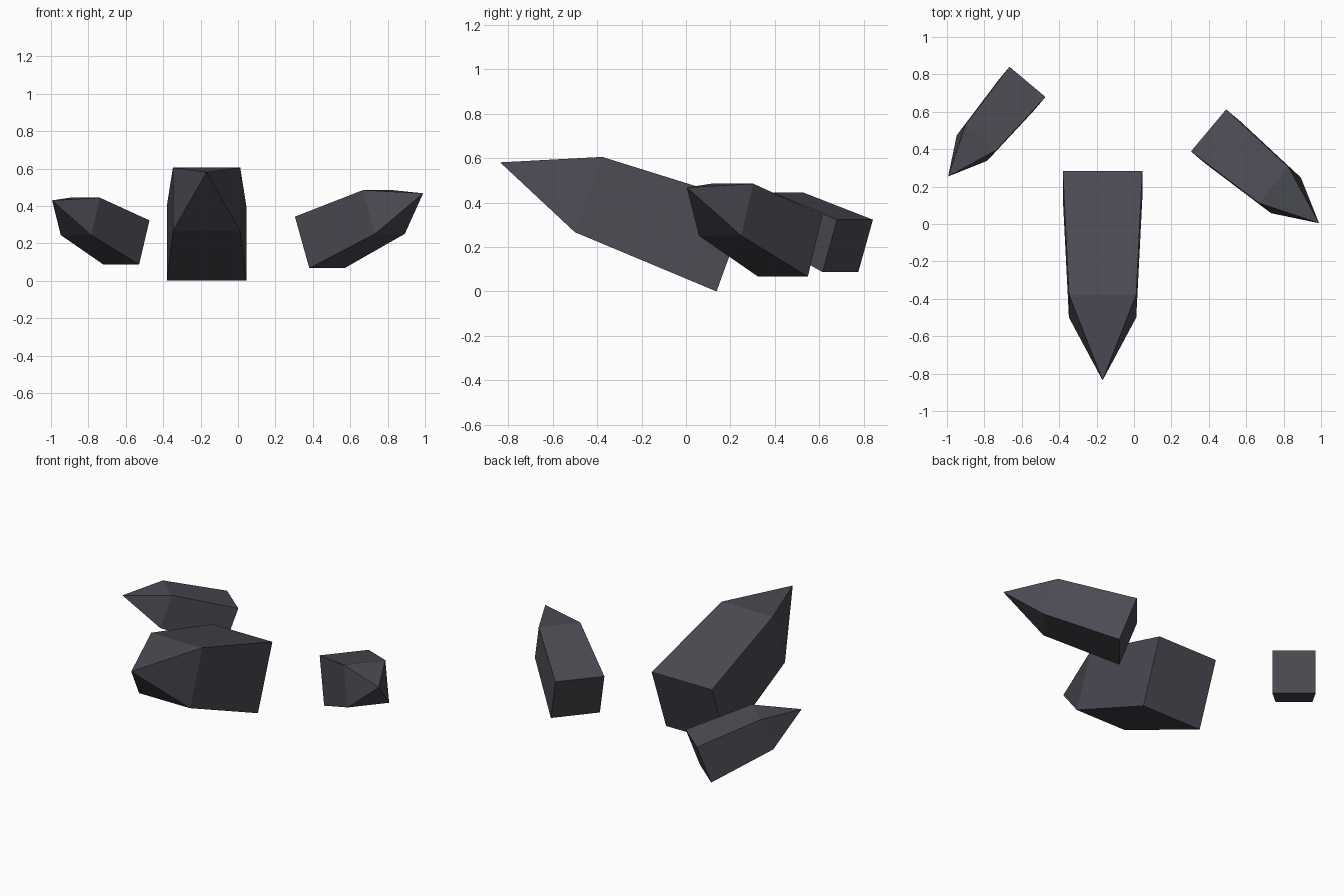
import bpy, bmesh
from math import radians
from mathutils import Euler, Matrix, Vector

cube = bpy.data.objects.get("Cube")
if cube:
    bpy.data.objects.remove(cube, do_unlink=True)

# Dark slate stone
COLOUR = (0.072, 0.070, 0.088, 1.0)
stone = bpy.data.materials.new("dark slate")
stone.use_nodes = True
stone.diffuse_color = COLOUR
stone.node_tree.nodes["Principled BSDF"].inputs["Base Color"].default_value = COLOUR

BASE, SHOULDER = 0.425, 0.36      # square widths
BODY, LENGTH = 0.69, 1.113        # distance to shoulder and to tip
CORNERS = [(-1, -1), (1, -1), (1, 1), (-1, 1)]


def crystal(name, base_centre, yaw, scale):
    """Four-sided tapered prism with a pyramid point, tilted 20 degrees upward."""
    bm = bmesh.new()
    base, shoulder = [
        [bm.verts.new((x, y * w / 2, z * w / 2)) for y, z in CORNERS]
        for x, w in ((0, BASE), (BODY, SHOULDER))]
    tip = bm.verts.new((LENGTH, 0, 0))
    bm.faces.new(base)
    for i in range(4):
        j = (i + 1) % 4
        bm.faces.new((base[i], base[j], shoulder[j], shoulder[i]))
        bm.faces.new((shoulder[i], shoulder[j], tip))
    bmesh.ops.recalc_face_normals(bm, faces=bm.faces)
    turn = Euler((0, radians(-20), radians(yaw))).to_matrix().to_4x4()
    bm.transform(Matrix.Translation(Vector(base_centre)) @ turn @ Matrix.Scale(scale, 4))
    mesh = bpy.data.meshes.new(name)
    bm.to_mesh(mesh)
    bm.free()
    mesh.materials.append(stone)
    bpy.context.collection.objects.link(bpy.data.objects.new(name, mesh))


# Large front shard and two smaller ones fanning outward
crystal("large_shard", (-0.168, 0.21, 0.2), -90, 1.0)
crystal("left_shard", (0.437, 0.468, 0.205), -40, 0.69)
crystal("right_shard", (-0.597, 0.727, 0.205), -130, 0.59)
